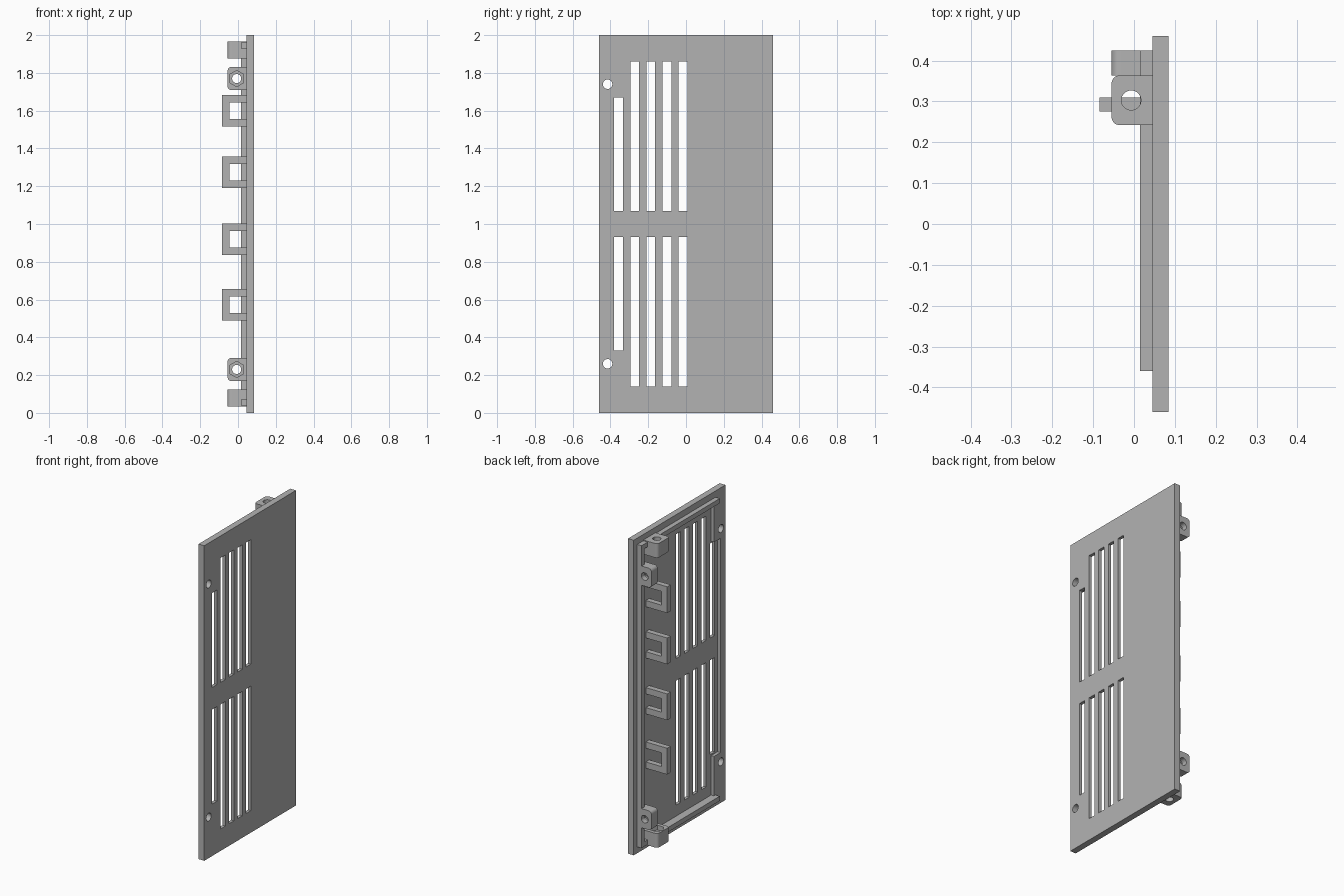
import bpy, bmesh, math

default = bpy.data.objects.get("Cube")
if default:
    bpy.data.objects.remove(default, do_unlink=True)

grey = bpy.data.materials.new("plain_grey")
grey.use_nodes = True
grey.diffuse_color = (0.45, 0.45, 0.45, 1)
grey.node_tree.nodes["Principled BSDF"].inputs["Base Color"].default_value = (0.45, 0.45, 0.45, 1)

FACE, FLOOR, OUTER = 0.045, 0.065, 0.085   # x of panel back, pocket floor, front face
AXES = {"x": lambda a, b, h: (h, a, b),
        "y": lambda a, b, h: (a, h, b),
        "z": lambda a, b, h: (a, b, h)}


def prisms(name, outlines, axis, lo, hi):
    """Extrude several flat outlines along one axis into a single object."""
    bm = bmesh.new()
    for pts in outlines:
        rings = [[bm.verts.new(AXES[axis](a, b, h)) for a, b in pts] for h in (lo, hi)]
        bm.faces.new(rings[0])
        bm.faces.new(rings[1])
        for i in range(len(pts)):
            j = (i + 1) % len(pts)
            bm.faces.new((rings[0][i], rings[0][j], rings[1][j], rings[1][i]))
    bmesh.ops.recalc_face_normals(bm, faces=bm.faces)
    mesh = bpy.data.meshes.new(name)
    bm.to_mesh(mesh)
    bm.free()
    mesh.materials.append(grey)
    obj = bpy.data.objects.new(name, mesh)
    bpy.context.collection.objects.link(obj)
    return obj


def rect(a0, a1, b0, b1):
    return [(a0, b0), (a1, b0), (a1, b1), (a0, b1)]


def ring(a, b, r, n=32, turn=0.0):
    return [(a + r * math.cos(turn + math.tau * i / n),
             b + r * math.sin(turn + math.tau * i / n)) for i in range(n)]


def tab_outline(b0, b1, r=0.02, steps=6):
    """Lug section: square where it meets the panel, rounded at the free end."""
    x0 = -0.055
    pts = [(FLOOR, b0), (FLOOR, b1)]
    for cb, start in ((b1 - r, math.pi / 2), (b0 + r, math.pi)):
        for i in range(steps + 1):
            t = start + math.pi / 2 * i / steps
            pts.append((x0 + r + r * math.cos(t), cb + r * math.sin(t)))
    return pts


def cut(obj, cutter):
    mod = obj.modifiers.new("cut", "BOOLEAN")
    mod.object, mod.operation, mod.solver = cutter, "DIFFERENCE", "EXACT"
    bpy.ops.object.select_all(action="DESELECT")
    bpy.context.view_layer.objects.active = obj
    obj.select_set(True)
    bpy.ops.object.modifier_apply(modifier=mod.name)
    bpy.data.objects.remove(cutter, do_unlink=True)


def smooth(obj):
    bpy.ops.object.select_all(action="DESELECT")
    bpy.context.view_layer.objects.active = obj
    obj.select_set(True)
    bpy.ops.object.shade_smooth_by_angle(angle=math.radians(30))


def flip(z, side):
    return 1 + side * (z - 1)


# Panel with a shallow pocket on its back that steps around the screw pads
panel = prisms("panel", [rect(-0.46, 0.46, 0, 2)], "x", FACE, OUTER)
pocket = [(0.395, 0.07), (0.395, 1.93), (-0.345, 1.93), (-0.345, 1.68),
          (-0.41, 1.68), (-0.41, 0.32), (-0.345, 0.32), (-0.345, 0.07)]
cut(panel, prisms("pocket_cutter", [pocket], "x", 0, FLOOR))

# Vent slots and screw holes
openings = []
for side in (1, -1):
    for k in range(5):
        y = -0.38 + 0.085 * k
        top = 1.67 if k == 0 else 1.86
        z0, z1 = sorted((flip(1.07, side), flip(top, side)))
        openings.append(rect(y, y + 0.047, z0, z1))
    openings.append(ring(-0.415, flip(1.74, side), 0.025))
cut(panel, prisms("opening_cutter", openings, "x", 0, 0.2))
smooth(panel)

# Locating rails
prisms("side_rail", [rect(0.395, 0.425, 0.04, 1.96)], "x", 0.015, FACE + 0.005)
for side, label in ((1, "upper"), (-1, "lower")):
    z0, z1 = sorted((flip(1.93, side), flip(1.96, side)))
    prisms(label + "_rail", [rect(-0.36, 0.41, z0, z1)], "x", 0.015, FACE + 0.005)

# Mounting lugs: one bored upright, one bored front to back, each with a nut pocket
for side, label in ((1, "upper"), (-1, "lower")):
    z0, z1 = sorted((flip(1.875, side), flip(1.965, side)))
    inner = flip(1.875, side)
    lug = prisms(label + "_end_lug", [tab_outline(0.242, 0.364)], "z", z0, z1)
    cut(lug, prisms("bore", [ring(-0.007, 0.303, 0.024)], "z", z0 - 0.1, z1 + 0.1))
    cut(lug, prisms("nut", [ring(-0.007, 0.303, 0.043, 6)], "z", inner - 0.03, inner + 0.03))
    smooth(lug)

    mid = flip(1.77, side)
    lug = prisms(label + "_side_lug", [tab_outline(mid - 0.061, mid + 0.061)], "y", 0.364, 0.425)
    cut(lug, prisms("bore", [ring(-0.007, mid, 0.024)], "y", 0.3, 0.5))
    cut(lug, prisms("nut", [ring(-0.007, mid, 0.043, 6, math.pi / 6)], "y", 0.3, 0.39))
    smooth(lug)

# Cable clips standing on the pocket floor
for n, z in enumerate((0.49, 0.835, 1.19, 1.515)):
    t, h = 0.04, 0.167
    hook = [(FLOOR, z), (-0.085, z), (-0.085, z + h), (FLOOR, z + h),
            (FLOOR, z + h - t), (-0.045, z + h - t), (-0.045, z + t), (FLOOR, z + t)]
    prisms("cable_clip_%d" % (n + 1), [hook], "y", 0.275, 0.31)
